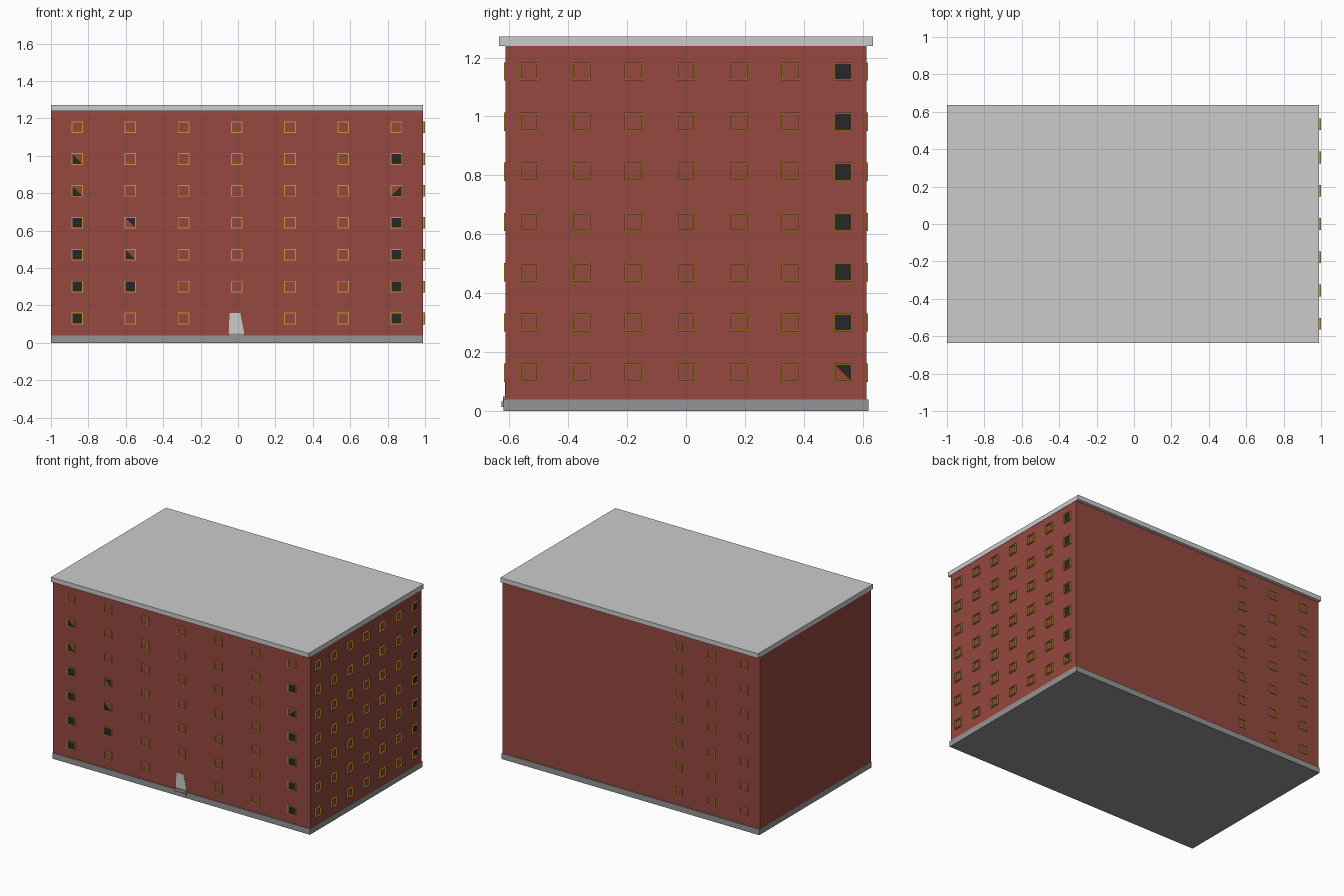
import bpy, bmesh
from mathutils import Vector

if "Cube" in bpy.data.objects:
    bpy.data.objects.remove(bpy.data.objects["Cube"])


def material(name, rgb):
    m = bpy.data.materials.new(name)
    m.diffuse_color = (*rgb, 1)
    m.use_nodes = True
    m.node_tree.nodes["Principled BSDF"].inputs["Base Color"].default_value = m.diffuse_color
    return m


BRICK = material("brick", (0.30, 0.065, 0.05))
GOLD = material("window_trim", (0.55, 0.33, 0.03))
GLASS = material("dark_glass", (0.02, 0.02, 0.02))
STONE = material("dark_stone", (0.3, 0.3, 0.3))


def finish(name, bm, mat=None):
    bmesh.ops.recalc_face_normals(bm, faces=bm.faces[:])
    me = bpy.data.meshes.new(name)
    bm.to_mesh(me)
    bm.free()
    if mat:
        me.materials.append(mat)
    ob = bpy.data.objects.new(name, me)
    bpy.context.collection.objects.link(ob)
    return ob


def add_box(bm, a, b):
    lo = Vector([min(p) for p in zip(a, b)])
    hi = Vector([max(p) for p in zip(a, b)])
    r = bmesh.ops.create_cube(bm, size=1)
    for v in r["verts"]:
        v.co = Vector([c * s for c, s in zip(v.co, hi - lo)]) + (lo + hi) / 2


def box(name, a, b, mat=None):
    bm = bmesh.new()
    add_box(bm, a, b)
    return finish(name, bm, mat)


# Main masses
box("plinth", (-1, -0.62, 0), (0.99, 0.62, 0.04), STONE)
box("brick_walls", (-0.999, -0.612, 0.04), (0.988, 0.612, 1.24), BRICK)
box("roof_slab", (-1, -0.635, 1.24), (0.99, 0.635, 1.272))

ROWS = [0.13 + 0.1705 * i for i in range(7)]
HALF, BAR = 0.031, 0.005


# Maps (along wall, outward offset, height) to world space for each facade
def front(u, d, z):
    return (u, -0.612 - d, z)


def back(u, d, z):
    return (u, 0.612 + d, z)


def right(u, d, z):
    return (0.988 + d, u, z)


def facade(name, place, columns, depth, panes, skip=()):
    frames, glass = bmesh.new(), bmesh.new()
    for c, u in enumerate(columns):
        for r, z in enumerate(ROWS):
            if (c, r) in skip:
                continue
            # Four bars around each opening
            for s in (-1, 1):
                e, i = s * HALF, s * (HALF - BAR)
                add_box(frames, place(u - HALF, -0.004, z + e),
                        place(u + HALF, depth, z + i))
                add_box(frames, place(u + e, -0.004, z - HALF + BAR),
                        place(u + i, depth, z + HALF - BAR))
            # Dark pane, whole or cut along a diagonal
            h = HALF - BAR
            corners = [(-h, -h), (h, -h), (h, h), (-h, h)]
            keep = panes.get((c, r), "")
            if keep:
                glass.faces.new([glass.verts.new(place(u + corners[int(k)][0], 0.0015,
                                                       z + corners[int(k)][1])) for k in keep])
    finish(name + "_window_frames", frames, GOLD)
    if panes:
        # Keep pane normals pointing outward
        n = Vector(place(0, 1, 0)) - Vector(place(0, 0, 0))
        ob = finish(name + "_window_panes", glass, GLASS)
        for p in ob.data.polygons:
            if p.normal.dot(n) < 0:
                p.flip()
    else:
        glass.free()


# Visible dark panes, digits are corners kept: 0 low-left, 1 low-right, 2 up-right, 3 up-left
front_panes = {(c, r): "0123" for c in (0, 6) for r in range(4)}
front_panes.update({(6, 5): "0123", (6, 4): "012", (0, 4): "013", (0, 5): "013",
                    (1, 3): "123", (1, 2): "013", (1, 1): "0123"})
right_panes = {(6, r): "0123" for r in range(1, 7)}
right_panes[(6, 0)] = "123"

facade("front", front, [-0.86 + 0.2845 * i for i in range(7)], 0.006, front_panes, {(3, 0)})
facade("right", right, [-0.533 + 0.1777 * i for i in range(7)], 0.012, right_panes)
facade("back", back, [-0.876 + 0.252 * i for i in range(3)], 0.006, {})

# Entrance: tapered door panel above a small two-part step
bm = bmesh.new()
outline = [(-0.05, 0.045), (0.035, 0.045), (0.012, 0.158), (-0.045, 0.158)]
face = bm.faces.new([bm.verts.new((x, -0.615, z)) for x, z in outline])
ext = bmesh.ops.extrude_face_region(bm, geom=[face])
for v in ext["geom"]:
    if isinstance(v, bmesh.types.BMVert):
        v.co.y = -0.605
finish("door_panel", bm)
box("door_step_lower", (-0.055, -0.626, 0.014), (0.036, -0.61, 0.032), STONE)
box("door_step_upper", (-0.052, -0.622, 0.032), (0.035, -0.61, 0.05), STONE)
